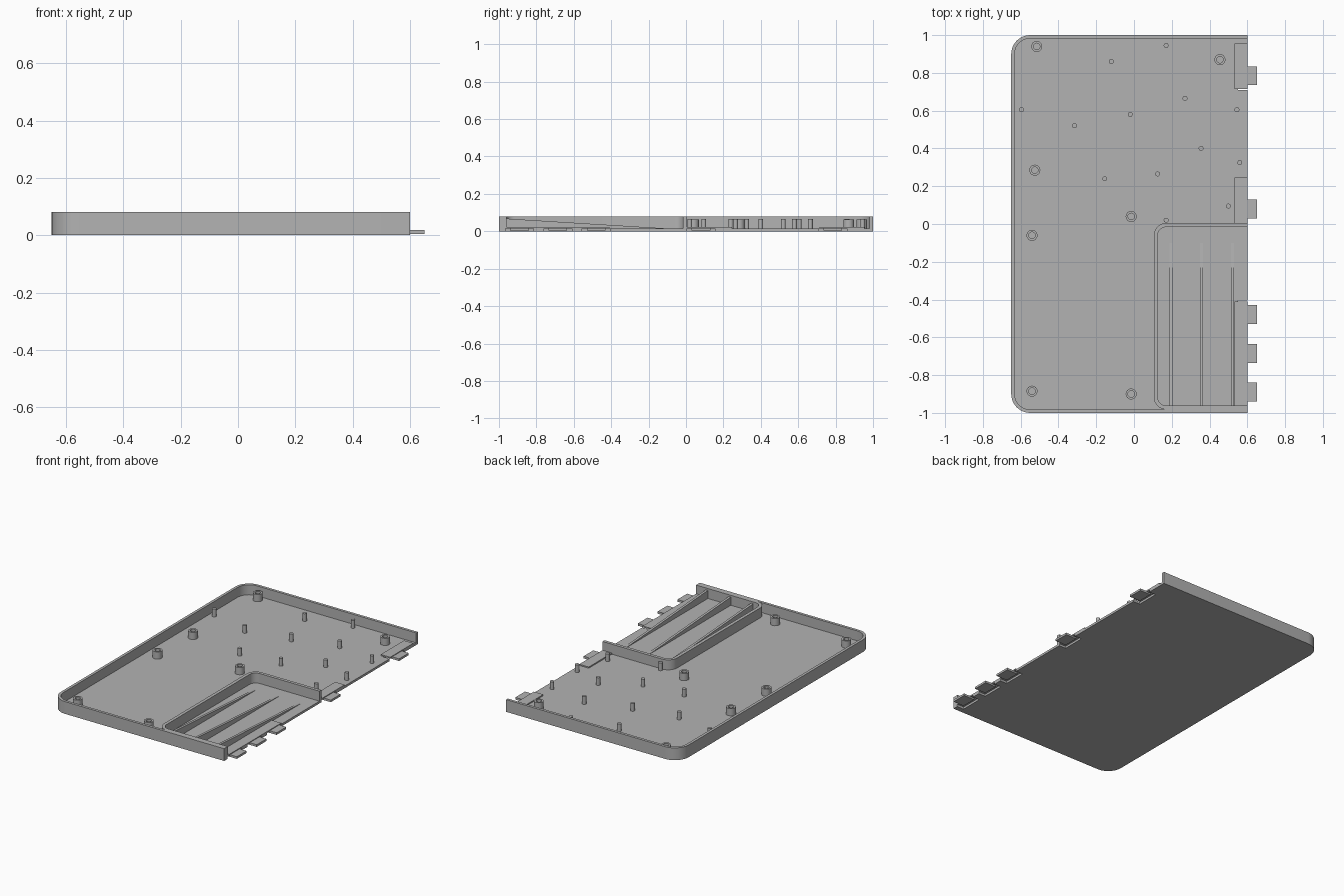
import bpy
import bmesh
from math import cos, sin, pi, radians

cube = bpy.data.objects.get("Cube")
if cube:
    bpy.data.objects.remove(cube, do_unlink=True)

grey = bpy.data.materials.new("plastic grey")
grey.use_nodes = True
COLOUR = (0.45, 0.45, 0.45, 1)
grey.diffuse_color = COLOUR
grey.node_tree.nodes["Principled BSDF"].inputs["Base Color"].default_value = COLOUR

EDGE = 0.6       # open right-hand edge
FLOOR = 0.015
TOP = 0.08


def finish(name, bm):
    bmesh.ops.recalc_face_normals(bm, faces=bm.faces)
    mesh = bpy.data.meshes.new(name)
    bm.to_mesh(mesh)
    bm.free()
    mesh.materials.append(grey)
    obj = bpy.data.objects.new(name, mesh)
    bpy.context.collection.objects.link(obj)
    bpy.ops.object.select_all(action='DESELECT')
    obj.select_set(True)
    bpy.context.view_layer.objects.active = obj
    bpy.ops.object.shade_smooth_by_angle(angle=radians(30))
    return obj


def extrude(name, points, offset):
    bm = bmesh.new()
    face = bm.faces.new([bm.verts.new(p) for p in points])
    new = bmesh.ops.extrude_face_region(bm, geom=[face])["geom"]
    bmesh.ops.translate(bm, vec=offset, verts=[v for v in new if isinstance(v, bmesh.types.BMVert)])
    return finish(name, bm)


def prism(name, outline, z0, z1):
    return extrude(name, [(x, y, z0) for x, y in outline], (0, 0, z1 - z0))


def box(name, x0, x1, y0, y1, z0, z1):
    return prism(name, [(x0, y0), (x1, y0), (x1, y1), (x0, y1)], z0, z1)


def u_path(left, front, back, radius, steps=10):
    """Open path from back right, round two left corners, to front right."""
    path = [(EDGE, back)]
    for cy, start in ((back - radius, pi / 2), (front + radius, pi)):
        for i in range(steps + 1):
            a = start + pi / 2 * i / steps
            path.append((left + radius + radius * cos(a), cy + radius * sin(a)))
    return path + [(EDGE, front)]


def u_wall(name, left, front, back, radius, t, z0, z1):
    outer = u_path(left, front, back, radius)
    inner = u_path(left + t, front + t, back - t, radius - t)
    return prism(name, outer + inner[::-1], z0, z1)


def tube(name, x, y, radius, z1, hole=0, sides=24):
    bm = bmesh.new()
    rings = [(radius, FLOOR - 0.005), (radius, z1)]
    if hole:
        rings += [(hole, z1), (hole, FLOOR + 0.003)]
    loops = [[bm.verts.new((x + r * cos(2 * pi * i / sides), y + r * sin(2 * pi * i / sides), z))
              for i in range(sides)] for r, z in rings]
    for a, b in zip(loops, loops[1:]):
        for i in range(sides):
            j = (i + 1) % sides
            bm.faces.new((a[i], a[j], b[j], b[i]))
    bm.faces.new(loops[0][::-1])
    bm.faces.new(loops[-1])
    return finish(name, bm)


# Floor, notched under each clip tab
tabs = [-0.89, -0.685, -0.48, 0.08, 0.785]
outline = u_path(-0.65, -1, 1, 0.1)
for y in tabs:
    outline += [(EDGE, y - 0.075), (0.55, y - 0.075), (0.55, y + 0.075), (EDGE, y + 0.075)]
prism("floor", outline, 0, FLOOR)

# Outer rim and compartment wall
u_wall("outer_wall", -0.65, -1, 1, 0.1, 0.018, FLOOR, TOP)
u_wall("compartment_wall", 0.105, -0.982, 0.005, 0.065, 0.021, FLOOR, TOP)

# Sloping compartment ribs
for i, x in enumerate((0.195, 0.357, 0.522)):
    side = [(x - 0.008, -0.962, FLOOR), (x - 0.008, -0.962, 0.068), (x - 0.008, -0.1, FLOOR)]
    extrude(f"compartment_rib_{i + 1}", side, (0.016, 0, 0))

# Raised cover plates over the notches, and the clip tabs
for i, (y0, y1) in enumerate(((-0.962, -0.41), (-0.015, 0.245), (0.715, 0.955))):
    box(f"tab_cover_{i + 1}", 0.532, EDGE, y0, y1, FLOOR - 0.001, 0.023)
for i, y in enumerate(tabs):
    box(f"clip_tab_{i + 1}", 0.57, 0.65, y - 0.05, y + 0.05, 0.004, 0.018)

# Screw bosses
bosses = [(-0.515, 0.94), (0.455, 0.87), (-0.525, 0.285), (-0.015, 0.04),
          (-0.54, -0.06), (-0.54, -0.885), (-0.015, -0.9)]
for i, (x, y) in enumerate(bosses):
    tube(f"screw_boss_{i + 1}", x, y, 0.029, 0.062, 0.017)

# Locating pins
pins = [(0.17, 0.945), (-0.12, 0.86), (0.27, 0.665), (-0.595, 0.605), (-0.02, 0.58),
        (0.545, 0.605), (-0.315, 0.52), (0.355, 0.4), (0.56, 0.325), (-0.155, 0.24),
        (0.125, 0.265), (0.5, 0.095), (0.17, 0.02)]
for i, (x, y) in enumerate(pins):
    tube(f"locating_pin_{i + 1}", x, y, 0.013, 0.065, sides=16)
